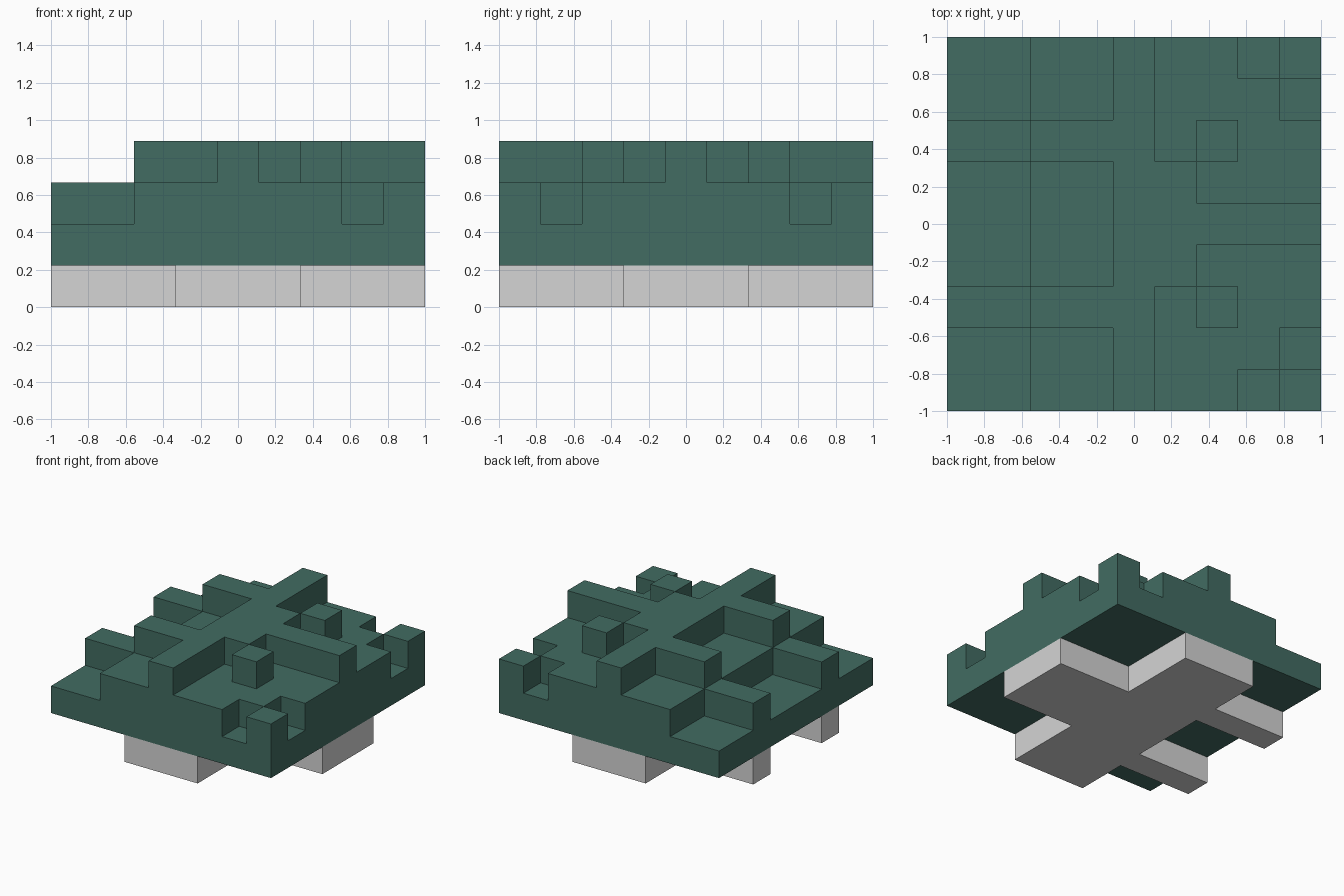
import bpy
import bmesh

cube = bpy.data.objects.get("Cube")
if cube:
    bpy.data.objects.remove(cube, do_unlink=True)

N = 9            # cells per side
U = 2.0 / N      # cell size


def material(name, rgb):
    mat = bpy.data.materials.new(name)
    mat.use_nodes = True
    mat.diffuse_color = (*rgb, 1)
    mat.node_tree.nodes["Principled BSDF"].inputs["Base Color"].default_value = (*rgb, 1)
    return mat


def height_map(rects):
    """Paint (x0, x1, y0, y1, level) cell rectangles, each mirrored front to back."""
    cells = {}
    for x0, x1, y0, y1, level in rects:
        for x in range(x0, x1):
            for y in range(y0, y1):
                cells[x, y] = cells[x, N - 1 - y] = level
    return cells


def stepped_block(name, cells, bottom, mat):
    """Closed stepped solid from the floor level up to each cell's level."""
    bm = bmesh.new()

    def quad(*pts):
        bm.faces.new([bm.verts.new((x * U - 1, y * U - 1, z * U)) for x, y, z in pts])

    for (x, y), top in cells.items():
        corners = [(x, y), (x + 1, y), (x + 1, y + 1), (x, y + 1)]
        quad(*[(*c, top) for c in corners])
        quad(*[(*c, bottom) for c in reversed(corners)])
        # Walls down to each lower neighbour
        for i, (dx, dy) in enumerate([(0, -1), (1, 0), (0, 1), (-1, 0)]):
            a, b = corners[i], corners[(i + 1) % 4]
            for z in range(cells.get((x + dx, y + dy), bottom), top):
                quad((*a, z), (*b, z), (*b, z + 1), (*a, z + 1))
    bmesh.ops.remove_doubles(bm, verts=bm.verts, dist=1e-4)
    bmesh.ops.dissolve_limit(bm, angle_limit=0.01, verts=bm.verts, edges=bm.edges)
    mesh = bpy.data.meshes.new(name)
    bm.to_mesh(mesh)
    bm.free()
    mesh.materials.append(mat)
    obj = bpy.data.objects.new(name, mesh)
    bpy.context.collection.objects.link(obj)
    return obj


green = material("dark green", (0.054, 0.150, 0.122))
grey = material("light grey", (0.66, 0.66, 0.66))

# Upper plate with ridges, posts and notches
stepped_block("stepped_plate", height_map([
    (0, 2, 0, 9, 2),    # low strip along the right edge
    (2, 9, 0, 9, 3),    # main deck
    (0, 2, 2, 3, 3),    # low end of the cross ribs
    (2, 4, 2, 3, 4),    # high part of the cross ribs
    (4, 5, 0, 9, 4),    # long central ridge
    (4, 6, 3, 6, 4),    # central block
    (5, 9, 4, 5, 4),    # side ridge
    (6, 7, 2, 3, 4),    # free-standing posts
    (7, 8, 0, 1, 2),    # corner notches
    (8, 9, 1, 2, 2),
]), 1, green)

# Cross-shaped base with two narrow prongs
stepped_block("cross_base", height_map([
    (3, 6, 0, 9, 1),    # long beam
    (6, 9, 3, 6, 1),    # wide side arm
    (0, 3, 2, 3, 1),    # narrow prongs
]), 0, grey)
